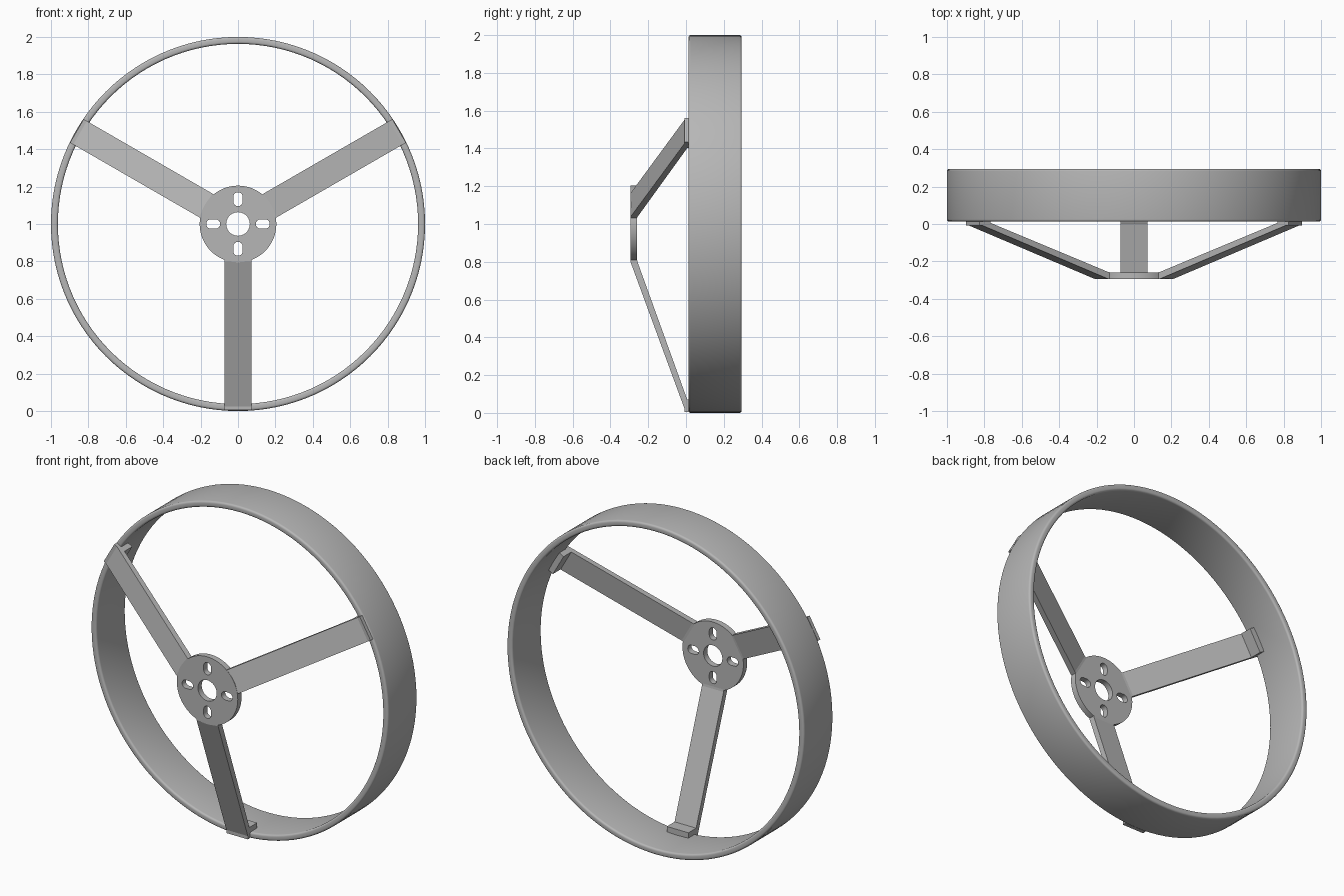
import bpy, bmesh
from math import sin, cos, pi, radians
from mathutils import Matrix, Vector

cube = bpy.data.objects.get("Cube")
if cube:
    bpy.data.objects.remove(cube, do_unlink=True)

grey = bpy.data.materials.new("plain grey")
grey.use_nodes = True
colour = (0.47, 0.47, 0.47, 1)
grey.diffuse_color = colour
grey.node_tree.nodes["Principled BSDF"].inputs["Base Color"].default_value = colour

AXLE = Matrix.Translation((0, 0, 1))


def link(name, data):
    data.materials.append(grey)
    obj = bpy.data.objects.new(name, data)
    bpy.context.collection.objects.link(obj)
    return obj


def finish(name, bm):
    bmesh.ops.recalc_face_normals(bm, faces=bm.faces)
    bm.transform(AXLE)
    mesh = bpy.data.meshes.new(name)
    bm.to_mesh(mesh)
    bm.free()
    return link(name, mesh)


def select_only(obj):
    bpy.ops.object.select_all(action='DESELECT')
    obj.select_set(True)
    bpy.context.view_layer.objects.active = obj


def smooth(obj):
    select_only(obj)
    bpy.ops.object.shade_smooth_by_angle(angle=radians(35))


# Rim: a band with rounded edges, spun around the axle
def rim(r_in, r_out, y0, y1, round_r, steps=4):
    corners = [(r_out, y1, -1, -1), (r_in, y1, 1, -1),
               (r_in, y0, 1, 1), (r_out, y0, -1, 1)]
    bm = bmesh.new()
    ring = []
    for k, (r, y, sr, sy) in enumerate(corners):
        for i in range(steps + 1):
            a = pi / 2 * (k + i / steps)
            ring.append(bm.verts.new((r + sr * round_r + round_r * cos(a),
                                      y + sy * round_r + round_r * sin(a), 0)))
    edges = [bm.edges.new((ring[i - 1], ring[i])) for i in range(len(ring))]
    bmesh.ops.spin(bm, geom=ring + edges, cent=(0, 0, 0), axis=(0, 1, 0),
                   angle=2 * pi, steps=120, use_merge=True)
    bmesh.ops.remove_doubles(bm, verts=bm.verts, dist=0.0001)
    return finish("rim", bm)


smooth(rim(0.963, 1.0, 0.013, 0.295, 0.012))


# Spokes: slanted bars ending in a lip that hooks inside the rim
SPOKE = [(0.18, -0.294), (0.2, -0.294), (0.975, -0.009), (0.995, -0.009), (0.995, 0.014),
         (0.964, 0.014), (0.964, 0.08), (0.928, 0.08), (0.928, 0.006),
         (0.2, -0.257), (0.18, -0.26)]
HALF_WIDTH = 0.0725
for name, angle in (("bottom_spoke", 0), ("left_spoke", 120), ("right_spoke", -120)):
    bm = bmesh.new()
    face = bm.faces.new([bm.verts.new((-HALF_WIDTH, y, -r)) for r, y in SPOKE])
    extruded = bmesh.ops.extrude_face_region(bm, geom=[face])["geom"]
    bmesh.ops.translate(bm, vec=(2 * HALF_WIDTH, 0, 0),
                        verts=[g for g in extruded if isinstance(g, bmesh.types.BMVert)])
    bm.transform(Matrix.Rotation(radians(-angle), 4, 'Y'))
    finish(name, bm)

# Hub: a thick disc with an axle hole and four radial slots
plate = bpy.data.curves.new("hub", 'CURVE')
plate.dimensions = '2D'
plate.fill_mode = 'BOTH'
plate.extrude = 0.018


def outline(points):
    spline = plate.splines.new('POLY')
    spline.points.add(len(points) - 1)
    for p, (x, y) in zip(spline.points, points):
        p.co = (x, y, 0, 1)
    spline.use_cyclic_u = True


def circle(radius, count):
    return [(radius * cos(2 * pi * i / count), radius * sin(2 * pi * i / count))
            for i in range(count)]


outline(circle(0.205, 72))
outline(circle(0.063, 40))
for k in range(4):
    turn = Matrix.Rotation(k * pi / 2, 2)
    slot = []
    for centre, start in ((0.145, -pi / 2), (0.12, pi / 2)):
        for i in range(9):
            a = start + pi * i / 8
            slot.append(turn @ Vector((centre + 0.025 * cos(a), 0.025 * sin(a))))
    outline(slot)

hub = link("hub", plate)
hub.rotation_euler.x = pi / 2
hub.location = (0, -0.277, 1)
select_only(hub)
bpy.ops.object.convert(target='MESH')
hub = bpy.context.view_layer.objects.active
bm = bmesh.new()
bm.from_mesh(hub.data)
bmesh.ops.remove_doubles(bm, verts=bm.verts, dist=0.0001)
bmesh.ops.recalc_face_normals(bm, faces=bm.faces)
bm.to_mesh(hub.data)
bm.free()
smooth(hub)
